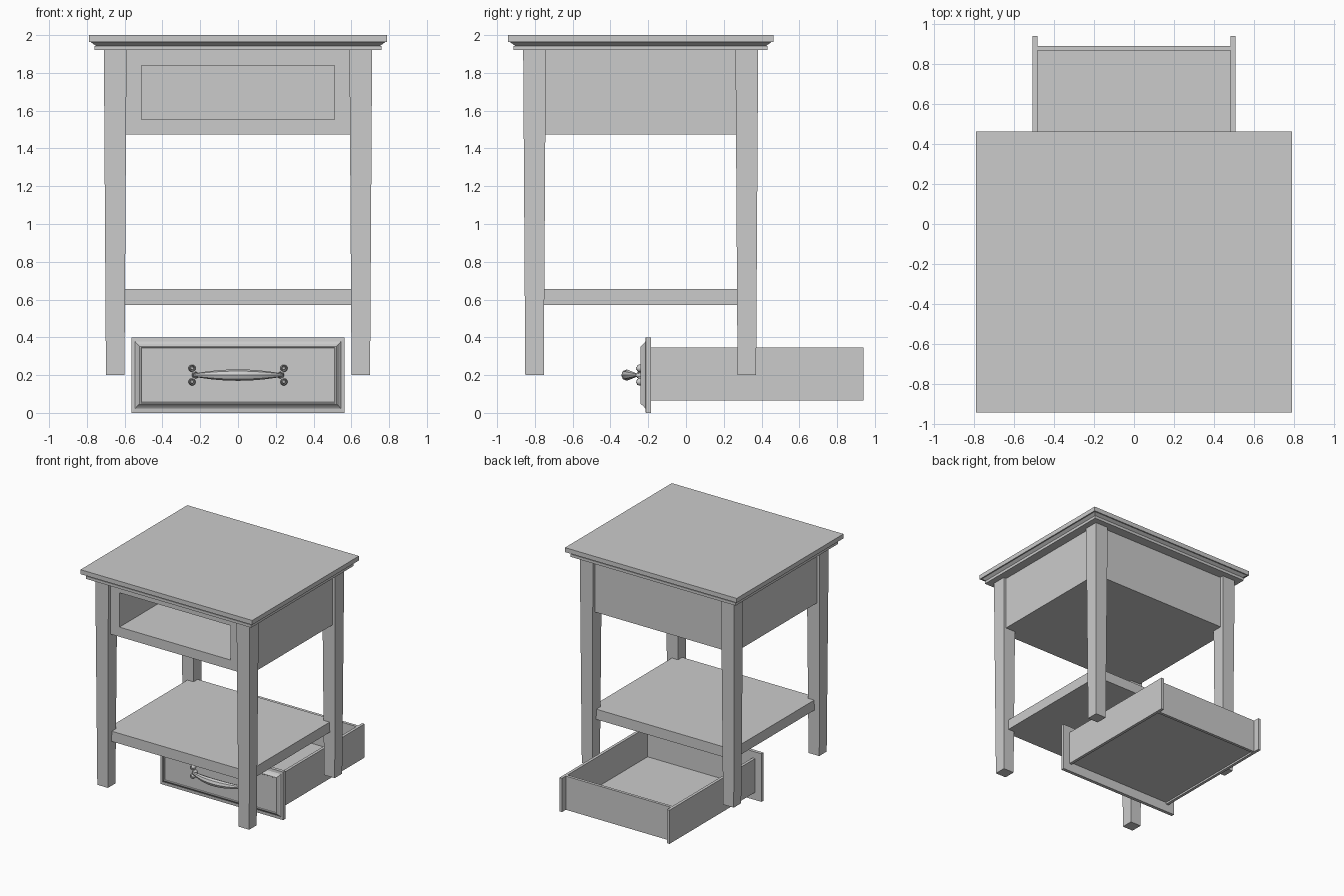
import bpy, bmesh, math
from mathutils import Vector

cube = bpy.data.objects.get("Cube")
if cube:
    bpy.data.objects.remove(cube, do_unlink=True)

grey = bpy.data.materials.new("plain grey")
grey.use_nodes = True
grey.diffuse_color = (0.6, 0.6, 0.6, 1)
grey.node_tree.nodes["Principled BSDF"].inputs["Base Color"].default_value = (0.6, 0.6, 0.6, 1)


def finish(name, bm):
    """Turn a bmesh into a named grey object."""
    bmesh.ops.recalc_face_normals(bm, faces=bm.faces)
    mesh = bpy.data.meshes.new(name)
    bm.to_mesh(mesh)
    bm.free()
    mesh.materials.append(grey)
    obj = bpy.data.objects.new(name, mesh)
    bpy.context.collection.objects.link(obj)
    return obj


def skin(name, rings):
    """Bridge successive rings of points and cap both ends."""
    bm = bmesh.new()
    loops = [[bm.verts.new(p) for p in ring] for ring in rings]
    n = len(loops[0])
    for a, b in zip(loops, loops[1:]):
        for i in range(n):
            j = (i + 1) % n
            bm.faces.new((a[i], a[j], b[j], b[i]))
    bm.faces.new(loops[0])
    bm.faces.new(loops[-1])
    return finish(name, bm)


def loft_z(name, cx, cy, sections):
    """Stack rectangles of half-width, half-depth and height."""
    return skin(name, [[(cx + sx * w, cy + sy * d, z) for sx, sy in CORNERS]
                       for w, d, z in sections])


def loft_y(name, cz, sections):
    """Stack rectangles of half-width, half-height and y position."""
    return skin(name, [[(sx * w, y, cz + sz * h) for sx, sz in CORNERS]
                       for w, h, y in sections])


def box(name, x, y, z):
    cx, cy = sum(x) / 2, sum(y) / 2
    w, d = (x[1] - x[0]) / 2, (y[1] - y[0]) / 2
    return loft_z(name, cx, cy, [(w, d, z[0]), (w, d, z[1])])


CORNERS = ((-1, -1), (1, -1), (1, 1), (-1, 1))
MID = -0.24          # centre of the table in y

# Table top with a sloped moulding and a lower lip
loft_z("table_top", 0, MID, [(0.76, 0.672, 1.92), (0.76, 0.672, 1.943), (0.752, 0.664, 1.943),
                             (0.78, 0.692, 1.963), (0.79, 0.702, 1.963), (0.79, 0.702, 2.0)])

# Four tapered legs
for sx, side in ((1, "left"), (-1, "right")):
    for sy, end in ((-1, "front"), (1, "back")):
        loft_z(f"{end}_{side}_leg", sx * 0.65, MID + sy * 0.562,
               [(0.049, 0.049, 0.2), (0.06, 0.06, 1.925)])

# Drawer housing: outer shell that folds into the open drawer bay
bay = loft_y("drawer_housing", 1.697, [(0.685, 0.223, 0.35), (0.685, 0.223, -0.83),
                                       (0.51, 0.143, -0.83), (0.51, 0.143, 0.32)])

# Lower shelf
box("lower_shelf", (-0.655, 0.655), (MID - 0.565, MID + 0.565), (0.57, 0.655))

# Drawer front: slab, raised moulding, slightly sunk panel
loft_y("drawer_front", 0.2, [(0.565, 0.2, -0.185), (0.565, 0.2, -0.213), (0.545, 0.178, -0.215),
                             (0.535, 0.166, -0.224), (0.522, 0.152, -0.24),
                             (0.514, 0.147, -0.24), (0.51, 0.143, -0.234)])

# Drawer tray: sides run past the back panel
for sx, side in ((1, "left"), (-1, "right")):
    box(f"drawer_{side}_side", sorted((sx * 0.483, sx * 0.507)), (-0.19, 0.94), (0.065, 0.345))
box("drawer_back", (-0.485, 0.485), (0.866, 0.89), (0.065, 0.345))
box("drawer_bottom", (-0.485, 0.485), (-0.19, 0.87), (0.08, 0.095))

# Pull handle: bowed bar, thick in the middle
bar = []
STEPS, SIDES = 16, 8
for i in range(STEPS + 1):
    t = 2 * i / STEPS - 1
    bow = 1 - t * t
    r = 0.008 + 0.022 * bow
    bar.append([(0.235 * t, -0.258 - 0.055 * bow + r * math.cos(a), 0.2 + r * math.sin(a))
                for a in (2 * math.pi * k / SIDES for k in range(SIDES))])
skin("handle_bar", bar)


def rosette(name, x, z, radius):
    """Flattened button with a raised centre."""
    profile = ((1, -0.232), (1, -0.25), (0.75, -0.26), (0.55, -0.253), (0.35, -0.264))
    skin(name, [[(x + radius * f * math.cos(a), y, z + radius * f * math.sin(a))
                 for a in (2 * math.pi * k / 16 for k in range(16))] for f, y in profile])


# Handle mounts: three buttons joined by short arms at each end
for sx, side in ((1, "left"), (-1, "right")):
    hub = Vector((sx * 0.226, -0.245, 0.2))
    rosette(f"{side}_mount_hub", hub.x, hub.z, 0.018)
    for sz, level in ((1, "upper"), (-1, "lower")):
        tip = Vector((sx * 0.243, -0.245, 0.2 + sz * 0.036))
        rosette(f"{side}_{level}_mount_button", tip.x, tip.z, 0.019)
        along = (tip - hub).normalized()
        across = along.cross(Vector((0, 1, 0))) * 0.009
        depth = Vector((0, 0.009, 0))
        skin(f"{side}_{level}_mount_arm",
             [[p + across * a + depth * b for a, b in CORNERS] for p in (hub, tip)])

# Smooth shading on the handle pieces, keeping crisp edges
bpy.ops.object.select_all(action="DESELECT")
for obj in bpy.context.collection.objects:
    if obj.type == "MESH" and ("handle" in obj.name or "mount" in obj.name):
        obj.select_set(True)
        bpy.context.view_layer.objects.active = obj
bpy.ops.object.shade_smooth_by_angle(angle=math.radians(35))
